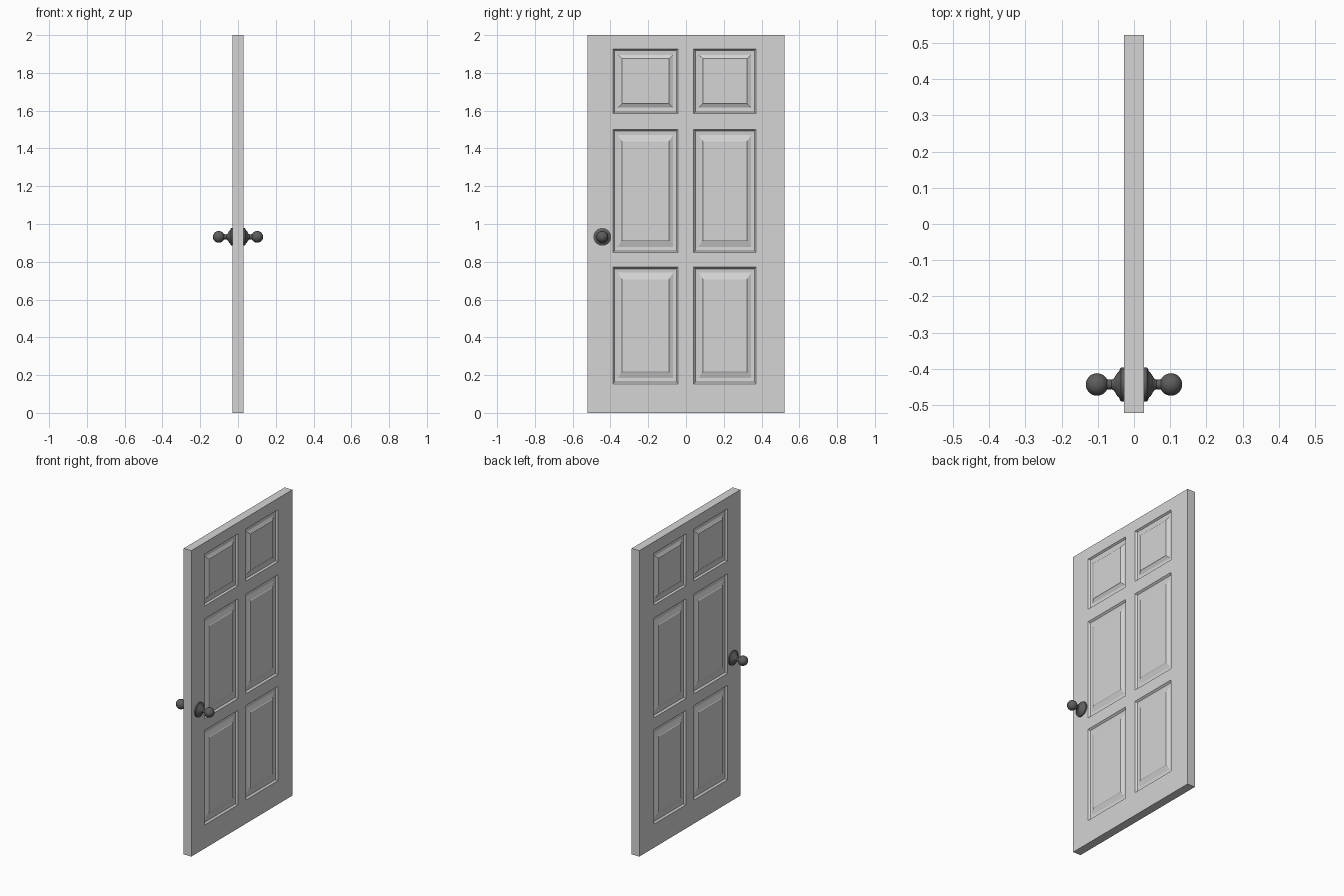
import bpy, bmesh, math

if "Cube" in bpy.data.objects:
    bpy.data.objects.remove(bpy.data.objects["Cube"])

def material(name, v):
    m = bpy.data.materials.new(name)
    m.diffuse_color = (v, v, v, 1)
    m.use_nodes = True
    m.node_tree.nodes["Principled BSDF"].inputs["Base Color"].default_value = m.diffuse_color
    return m

door_grey = material("door grey", 0.66)
knob_grey = material("dark metal", 0.11)

def finish(name, bm, mat, smooth=False):
    bmesh.ops.remove_doubles(bm, verts=bm.verts, dist=1e-5)
    bmesh.ops.recalc_face_normals(bm, faces=bm.faces)
    me = bpy.data.meshes.new(name)
    bm.to_mesh(me)
    bm.free()
    ob = bpy.data.objects.new(name, me)
    bpy.context.collection.objects.link(ob)
    me.materials.append(mat)
    if smooth:
        bpy.ops.object.select_all(action='DESELECT')
        ob.select_set(True)
        bpy.context.view_layer.objects.active = ob
        bpy.ops.object.shade_smooth_by_angle(angle=math.radians(35))
    return ob

# Door slab: a grid of stiles and rails, with raised panels in the odd cells
T = 0.028
ys = [-0.522, -0.387, -0.042, 0.041, 0.371, 0.522]
zs = [0, 0.154, 0.772, 0.849, 1.501, 1.586, 1.926, 2.0]
# panel moulding: inset across, inset up, depth below the door face
tall = [(0, 0, 0), (0.009, 0.009, 0.011), (0.026, 0.030, 0.013),
        (0.045, 0.060, 0.004), (0.048, 0.065, 0.001)]
short = [(0, 0, 0), (0.009, 0.007, 0.011), (0.026, 0.030, 0.013),
         (0.045, 0.048, 0.004), (0.048, 0.051, 0.001)]

bm = bmesh.new()

def quad(*pts):
    bm.faces.new([bm.verts.new(p) for p in pts])

for s in (-1, 1):
    for i in range(len(ys) - 1):
        for j in range(len(zs) - 1):
            y0, y1, z0, z1 = ys[i], ys[i + 1], zs[j], zs[j + 1]
            rings = (short if j == 5 else tall) if i % 2 and j % 2 else [(0, 0, 0)]
            loops = [[(s * (T - d), y, z) for y, z in
                      ((y0 + a, z0 + b), (y1 - a, z0 + b), (y1 - a, z1 - b), (y0 + a, z1 - b))]
                     for a, b, d in rings]
            for p, q in zip(loops, loops[1:]):
                for k in range(4):
                    n = (k + 1) % 4
                    quad(p[k], p[n], q[n], q[k])
            quad(*loops[-1])
# edges of the slab
for a, b in zip(ys, ys[1:]):
    for z in (zs[0], zs[-1]):
        quad((-T, a, z), (T, a, z), (T, b, z), (-T, b, z))
for a, b in zip(zs, zs[1:]):
    for y in (ys[0], ys[-1]):
        quad((-T, y, a), (T, y, a), (T, y, b), (-T, y, b))
finish("door_slab", bm, door_grey)

# Knobs: rosette, neck and ball turned around the x axis
profile = [(0.026, 0.0), (0.026, 0.047), (0.036, 0.047), (0.039, 0.042), (0.041, 0.036),
           (0.046, 0.032), (0.051, 0.024), (0.055, 0.017), (0.062, 0.013), (0.070, 0.014)]
ball_x, ball_r = 0.102, 0.031
for k in range(13):
    t = math.radians(152 - 152 * k / 12)
    profile.append((ball_x + ball_r * math.cos(t), ball_r * math.sin(t)))

for s, name in ((1, "right_knob"), (-1, "left_knob")):
    bm = bmesh.new()
    verts = [bm.verts.new((s * x, -0.443 + r, 0.932)) for x, r in profile]
    edges = [bm.edges.new(p) for p in zip(verts, verts[1:])]
    bmesh.ops.spin(bm, geom=verts + edges, cent=(0, -0.443, 0.932), axis=(1, 0, 0),
                   angle=math.tau, steps=32)
    finish(name, bm, knob_grey, smooth=True)
